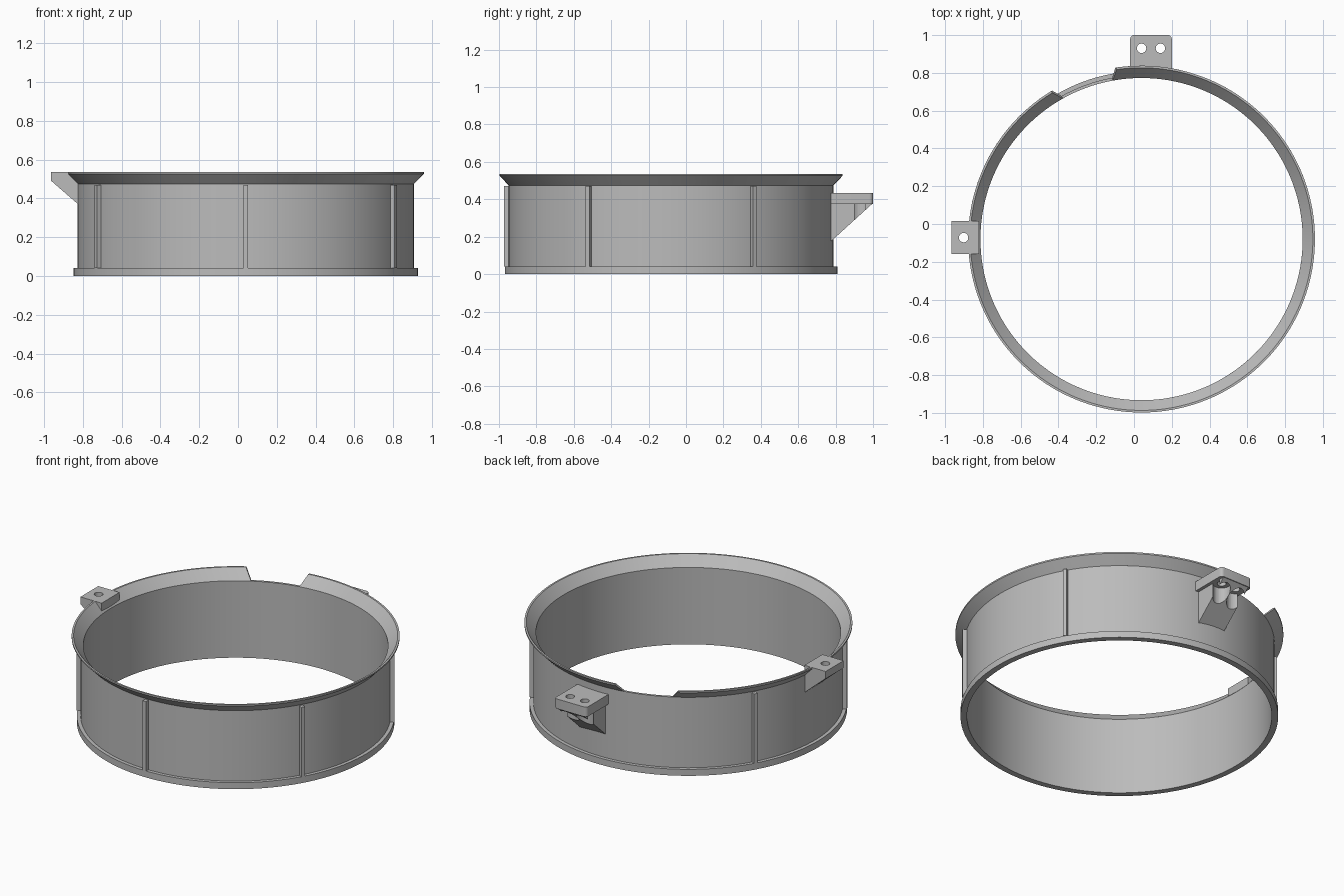
import bpy, bmesh, math
from mathutils import Vector

if "Cube" in bpy.data.objects:
    bpy.data.objects.remove(bpy.data.objects["Cube"])

CX, CY = 0.04, -0.08          # ring axis
SEG = 144

grey = bpy.data.materials.new("plain grey")
grey.diffuse_color = (0.5, 0.5, 0.5, 1)
grey.use_nodes = True
grey.node_tree.nodes["Principled BSDF"].inputs["Base Color"].default_value = grey.diffuse_color


def finish(name, bm, angle=25):
    bmesh.ops.recalc_face_normals(bm, faces=bm.faces)
    me = bpy.data.meshes.new(name)
    bm.to_mesh(me)
    bm.free()
    me.materials.append(grey)
    ob = bpy.data.objects.new(name, me)
    bpy.context.collection.objects.link(ob)
    bpy.ops.object.select_all(action='DESELECT')
    ob.select_set(True)
    bpy.context.view_layer.objects.active = ob
    bpy.ops.object.shade_smooth_by_angle(angle=math.radians(angle))
    return ob


def sweep(name, profile, ends=None):
    """Turn an (r, z) profile about the ring axis; ends(z) gives an open arc in degrees."""
    bm = bmesh.new()
    count = SEG + 1 if ends else SEG
    rows = []
    for i in range(count):
        row = []
        for r, z in profile:
            a0, a1 = ends(z) if ends else (0, 360)
            a = math.radians(a0 + (a1 - a0) * i / SEG)
            row.append(bm.verts.new((CX + r * math.cos(a), CY + r * math.sin(a), z)))
        rows.append(row)
    n = len(profile)
    for i in range(SEG):
        p, q = rows[i], rows[(i + 1) % count]
        for k in range(n):
            m = (k + 1) % n
            bm.faces.new((p[k], q[k], q[m], p[m]))
    if ends:
        bm.faces.new(rows[0])
        bm.faces.new(rows[-1])
    return finish(name, bm)


def prism(name, pts, offset):
    """Extrude a planar outline of 3D points by an offset."""
    bm = bmesh.new()
    f = bm.faces.new([bm.verts.new(p) for p in pts])
    ext = bmesh.ops.extrude_face_region(bm, geom=[f])
    vs = [v for v in ext['geom'] if isinstance(v, bmesh.types.BMVert)]
    bmesh.ops.translate(bm, verts=vs, vec=Vector(offset))
    return finish(name, bm)


def drill(ob, x, y, r, z0, z1):
    """Cut a round vertical hole."""
    bpy.ops.mesh.primitive_cylinder_add(vertices=32, radius=r, depth=z1 - z0,
                                        location=(x, y, (z0 + z1) / 2))
    cutter = bpy.context.object
    mod = ob.modifiers.new("hole", 'BOOLEAN')
    mod.operation, mod.solver, mod.object = 'DIFFERENCE', 'EXACT', cutter
    bpy.context.view_layer.objects.active = ob
    bpy.ops.object.modifier_apply(modifier=mod.name)
    bpy.data.objects.remove(cutter)


# Cylindrical wall with a foot flange
sweep("ring_wall", [(0.853, 0), (0.889, 0), (0.889, 0.04), (0.868, 0.04),
                    (0.868, 0.475), (0.853, 0.475)])


# Flared lip with a sloped notch at the back
def lip_ends(z):
    t = (z - 0.475) / 0.06
    return 119.2 + 2.2 * t, 460.3 - 1.9 * t


sweep("flared_lip", [(0.853, 0.475), (0.868, 0.475), (0.918, 0.526),
                     (0.918, 0.535), (0.907, 0.535)], lip_ends)

# Vertical ribs around the wall, none behind the rear bracket
for deg in (-90, -30, 30, 150, 210):
    a = math.radians(deg)
    d, s = Vector((math.cos(a), math.sin(a), 0)), Vector((-math.sin(a), math.cos(a), 0))
    c = Vector((CX, CY, 0.04))
    prism("rib", [c + d * r + s * w for r, w in
                  ((0.86, -0.011), (0.893, -0.011), (0.893, 0.011), (0.86, 0.011))],
          (0, 0, 0.43))

# Rear bracket: rounded plate on a gusset, two screw holes
R = 0.02
outline = [(-0.02, 0.775), (0.2, 0.775)]
for cx, start in ((0.2 - R, 0), (-0.02 + R, 90)):
    for k in range(6):
        a = math.radians(start + 18 * k)
        outline.append((cx + R * math.cos(a), 1.0 - R + R * math.sin(a)))
rear_plate = prism("rear_plate", [(x, y, 0.375) for x, y in outline], (0, 0, 0.06))
rear_gusset = prism("rear_gusset", [(0, 0.775, 0.375), (0, 0.775, 0.175), (0, 0.995, 0.375)],
                    (0.18, 0, 0))
for x in (0.04, 0.14):
    drill(rear_plate, x, 0.93, 0.025, 0.3, 0.5)
    drill(rear_gusset, x, 0.93, 0.049, 0.1, 0.45)

# Side bracket: square plate on a gusset, one screw hole
side_plate = prism("side_plate", [(-0.965, -0.16, 0.49), (-0.82, -0.16, 0.49),
                                  (-0.82, 0.015, 0.49), (-0.965, 0.015, 0.49)], (0, 0, 0.045))
side_gusset = prism("side_gusset", [(-0.82, -0.16, 0.49), (-0.82, -0.16, 0.366),
                                    (-0.963, -0.16, 0.49)], (0, 0.175, 0))
drill(side_plate, -0.902, -0.072, 0.025, 0.4, 0.6)
drill(side_gusset, -0.902, -0.072, 0.045, 0.3, 0.55)
